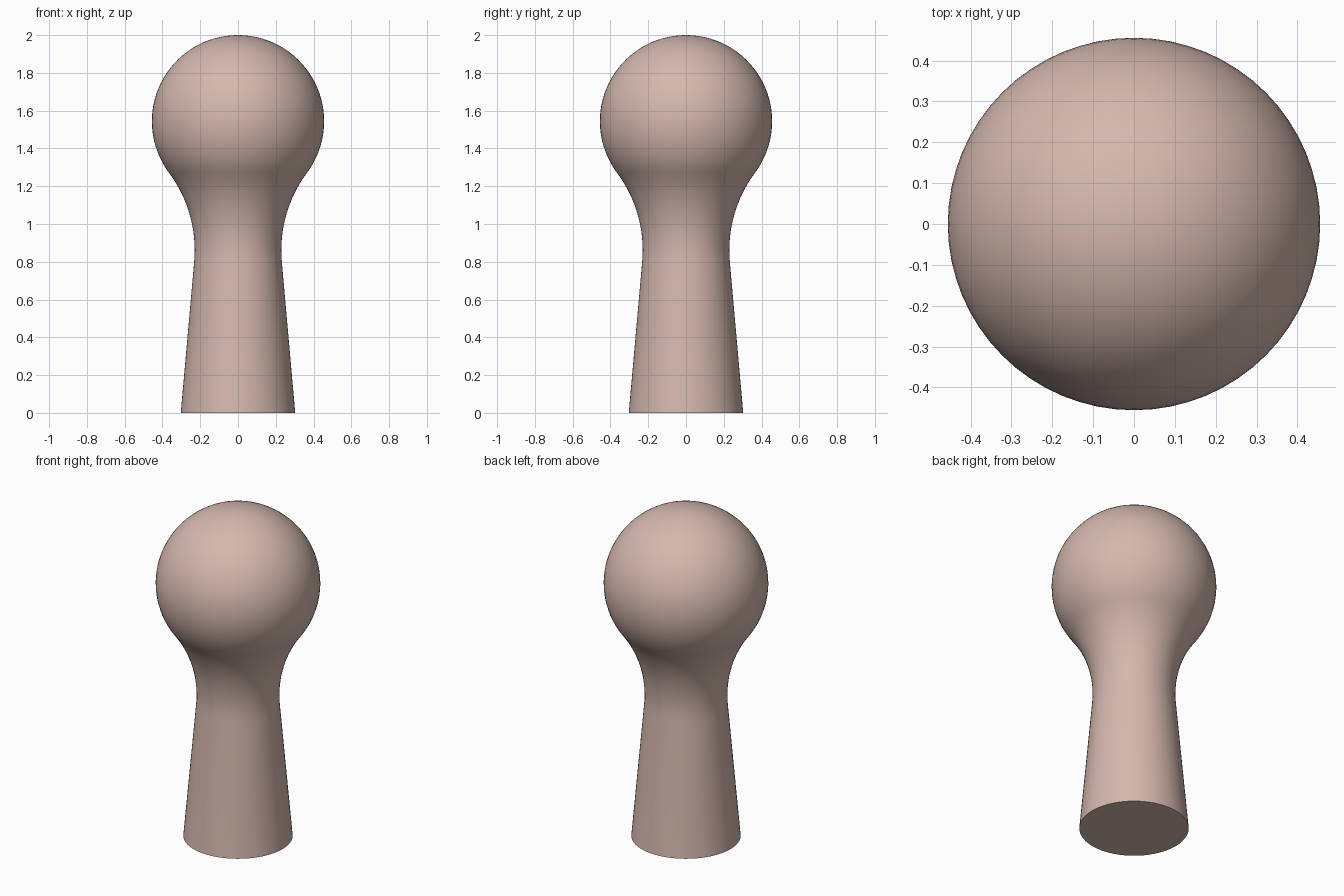
import bpy, bmesh, math

if "Cube" in bpy.data.objects:
    bpy.data.objects.remove(bpy.data.objects["Cube"])

SEGMENTS = 64
HEAD_Z, HEAD_R = 1.544, 0.456           # ball head
BASE_R, NECK_R, NECK_Z = 0.303, 0.232, 0.8   # tapered stem

# Fillet arc tangent to both the stem side and the ball
slope = math.atan2(BASE_R - NECK_R, NECK_Z)
nx, nz = math.cos(slope), math.sin(slope)
dz = NECK_Z - HEAD_Z
fillet = (NECK_R**2 + dz**2 - HEAD_R**2) / (2 * (HEAD_R - NECK_R * nx - dz * nz))
cx, cz = NECK_R + fillet * nx, NECK_Z + fillet * nz
join = math.atan2(cz - HEAD_Z, cx)      # angle on the ball where the fillet meets it


def arc(x, z, r, start, end, steps):
    return [(x + r * math.cos(start + (end - start) * i / steps),
             z + r * math.sin(start + (end - start) * i / steps))
            for i in range(steps + 1)]


# Half profile from the base centre to the crown
profile = [(0, 0), (BASE_R, 0)]
profile += arc(cx, cz, fillet, math.pi + slope, math.pi + join, 16)
profile += arc(0, HEAD_Z, HEAD_R, join, math.pi / 2, 32)[1:-1]
profile.append((0, HEAD_Z + HEAD_R))

# Lathe the peg body
bm = bmesh.new()
verts = [bm.verts.new((x, 0, z)) for x, z in profile]
edges = [bm.edges.new(pair) for pair in zip(verts, verts[1:])]
bmesh.ops.spin(bm, geom=verts + edges, cent=(0, 0, 0), axis=(0, 0, 1),
               angle=math.tau, steps=SEGMENTS)
bmesh.ops.remove_doubles(bm, verts=bm.verts[:], dist=1e-4)
bmesh.ops.recalc_face_normals(bm, faces=bm.faces[:])
mesh = bpy.data.meshes.new("peg_body")
bm.to_mesh(mesh)
bm.free()

peg = bpy.data.objects.new("peg_body", mesh)
bpy.context.collection.objects.link(peg)

# Single pale pinkish beige colour
mat = bpy.data.materials.new("pale_beige")
mat.diffuse_color = (0.658, 0.479, 0.423, 1)
mat.use_nodes = True
mat.node_tree.nodes["Principled BSDF"].inputs["Base Color"].default_value = mat.diffuse_color
mesh.materials.append(mat)

# Smooth sides with a crisp base edge
bpy.context.view_layer.objects.active = peg
peg.select_set(True)
bpy.ops.object.shade_smooth_by_angle(angle=math.radians(30))
